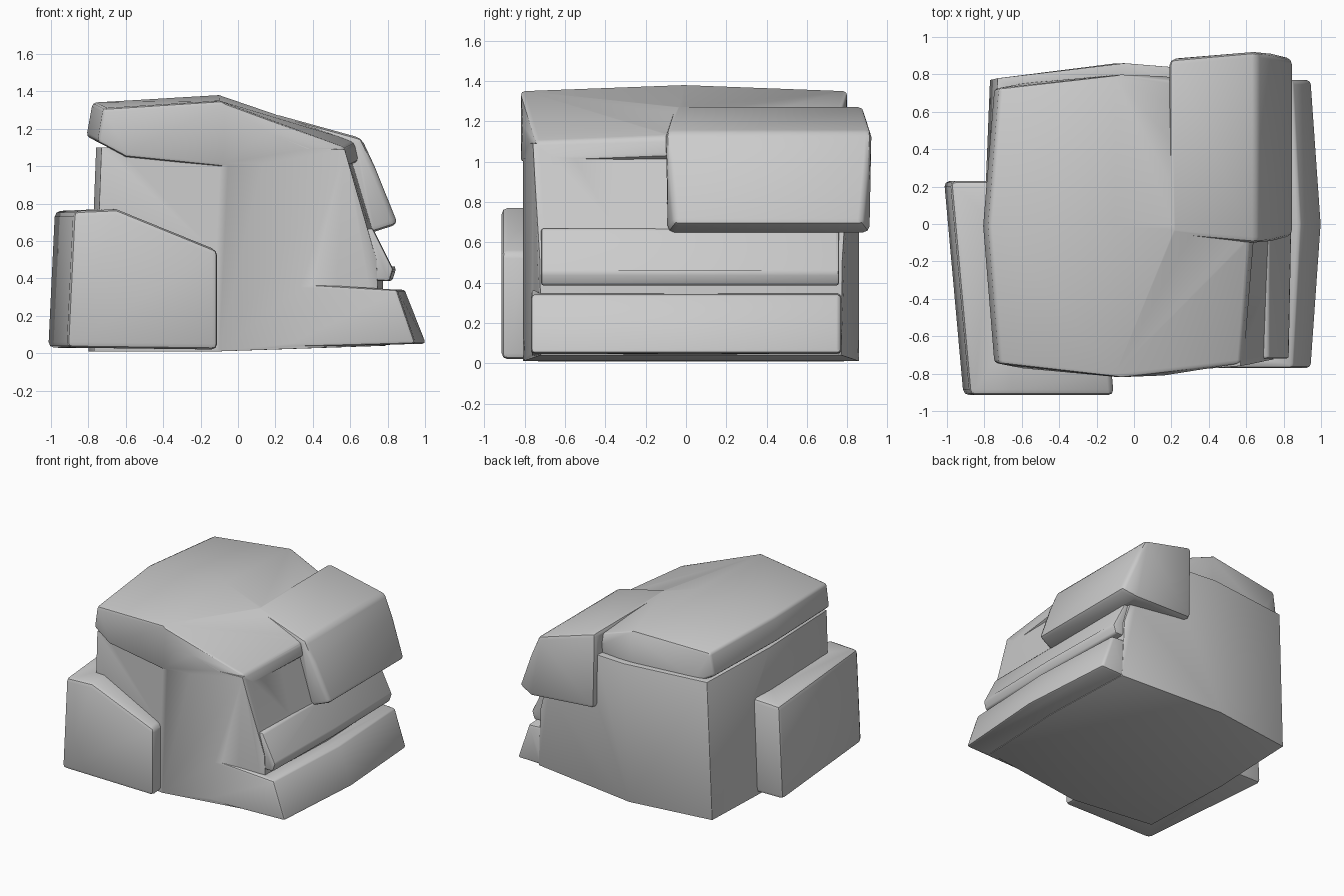
import bpy, bmesh, math

if "Cube" in bpy.data.objects:
    bpy.data.objects.remove(bpy.data.objects["Cube"])


def lump(name, profile, y0, y1, bow=0.0, bulge=0.0, lean=0.0, crown=0.0, bevel=0.03):
    """Convex stone block: an x-z profile run from y0 to y1.
    bow rounds both ends, bulge widens the middle, lean shifts x along y, crown lifts the middle."""
    xs = [p[0] for p in profile]
    cx, half = (min(xs) + max(xs)) / 2, (max(xs) - min(xs)) / 2
    ym = (y0 + y1) / 2
    bm = bmesh.new()
    for x, z in profile:
        pull = bow * ((x - cx) / half) ** 2
        for y, mid in ((y0 + pull, 0), (ym, 1), (y1 - pull, 0)):
            side = (x - cx) / half
            bm.verts.new((x + mid * bulge * side - lean * (y - ym), y, z + mid * crown))
    res = bmesh.ops.convex_hull(bm, input=bm.verts[:])
    junk = {g for g in res["geom_interior"] + res["geom_unused"] if isinstance(g, bmesh.types.BMVert)}
    bmesh.ops.delete(bm, geom=list(junk), context='VERTS')
    bmesh.ops.dissolve_limit(bm, angle_limit=math.radians(2), verts=bm.verts[:], edges=bm.edges[:])
    bmesh.ops.recalc_face_normals(bm, faces=bm.faces[:])
    me = bpy.data.meshes.new(name)
    bm.to_mesh(me)
    bm.free()
    ob = bpy.data.objects.new(name, me)
    bpy.context.collection.objects.link(ob)
    m = ob.modifiers.new("soft_edges", 'BEVEL')
    m.width = bevel
    m.segments = 2
    m.limit_method = 'ANGLE'
    m.angle_limit = math.radians(30)
    return ob


# main body
rock = lump("rock", [(-.77, .01), (-.1, .01), (.76, .04), (.74, .5), (.61, .95), (.57, 1.09),
                     (-.05, 1.1), (-.73, 1.1)], -.81, .86, bow=.09, bulge=.03)
parts = [
    # overhanging top
    lump("cap", [(-.72, 1.31), (-.1, 1.35), (.16, 1.18), (.57, 1.1), (.59, 1.0), (-.1, 1.0),
                 (-.6, 1.05), (-.75, 1.13)], -.82, .8, bow=.08, bulge=.06, crown=.03, bevel=.02),
    # front left slab
    lump("front_left_slab", [(-.965, .03), (-.16, .02), (-.16, .55), (-.7, .77), (-.93, .76)],
         -.915, .23, lean=.09),
    # right back block
    lump("right_back_block", [(.19, 1.28), (.66, 1.15), (.73, 1.0), (.855, .69), (.73, .65), (.2, .68)],
         -.11, .93, bow=.05),
    # lower right shoulder
    lump("right_shoulder", [(.3, .4), (.81, .385), (.83, .45), (.72, .67), (.3, .66)],
         -.72, .76, bulge=.015, bevel=.015),
    # base ledge on the right
    lump("right_base_ledge", [(.2, .03), (.95, .05), (.85, .34), (.2, .38)],
         -.77, .77, bulge=.055, bevel=.02),
]

# fuse all lumps into one stone
bpy.context.view_layer.objects.active = rock
for p in parts:
    b = rock.modifiers.new("fuse_" + p.name, 'BOOLEAN')
    b.operation = 'UNION'
    b.solver = 'EXACT'
    b.object = p
bpy.context.view_layer.update()
me = bpy.data.meshes.new_from_object(rock.evaluated_get(bpy.context.evaluated_depsgraph_get()))
rock.modifiers.clear()
rock.data = me
for p in parts:
    bpy.data.objects.remove(p)

# smooth shading with crisp seams
bpy.ops.object.select_all(action='DESELECT')
rock.select_set(True)
bpy.ops.object.shade_smooth_by_angle(angle=math.radians(40))
